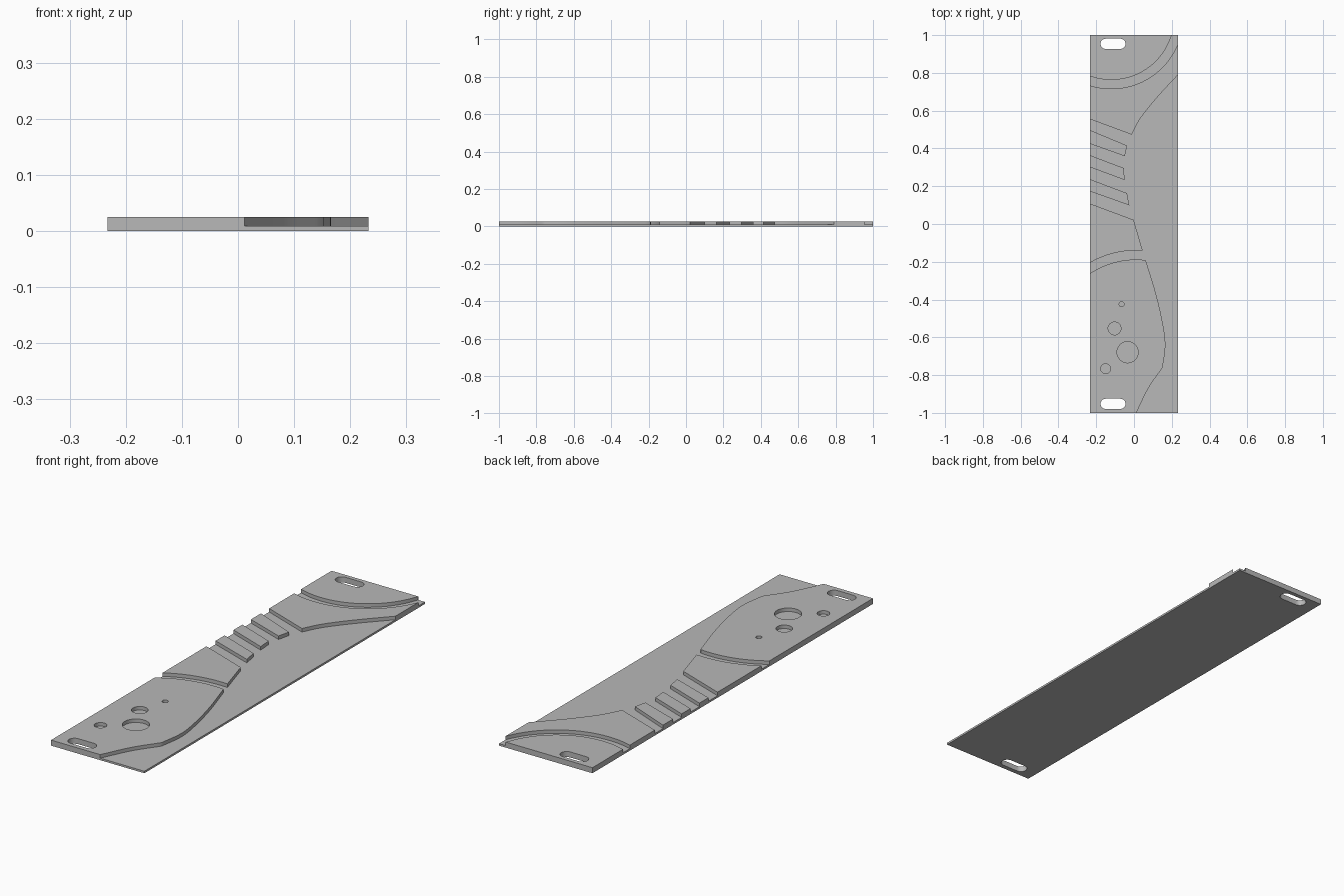
import bpy, bmesh, math
from mathutils import Vector

if "Cube" in bpy.data.objects:
    bpy.data.objects.remove(bpy.data.objects["Cube"], do_unlink=True)

W, L = 0.233, 1.0          # half width and half length
FLOOR, TOP = 0.009, 0.025  # base thickness and full height

grey = bpy.data.materials.new("plain grey")
grey.use_nodes = True
grey.diffuse_color = (0.48, 0.48, 0.48, 1)
grey.node_tree.nodes["Principled BSDF"].inputs["Base Color"].default_value = grey.diffuse_color


def arc(cx, cy, r, x0, x1, side, n=28):
    """Circular arc from x0 to x1 on the upper (+1) or lower (-1) half."""
    a0, a1 = (math.acos((x - cx) / r) for x in (x0, x1))
    return [(cx + r * math.cos(a0 + (a1 - a0) * i / n),
             cy + side * r * math.sin(a0 + (a1 - a0) * i / n)) for i in range(n + 1)]


def smooth(points, n=8):
    """Flowing curve through the points."""
    p = [Vector(q) for q in points]
    p = [2 * p[0] - p[1]] + p + [2 * p[-1] - p[-2]]
    out = []
    for a, b, c, d in zip(p, p[1:], p[2:], p[3:]):
        for i in range(n):
            t = i / n
            out.append(b + 0.5 * t * (c - a + t * (2 * a - 5 * b + 4 * c - d
                                                   + t * (3 * (b - c) + d - a))))
    return [tuple(q) for q in out] + [tuple(points[-1])]


def circle(cx, cy, r, n=40):
    return [(cx + r * math.cos(math.tau * i / n), cy + r * math.sin(math.tau * i / n))
            for i in range(n)]


def slot(cx, cy, half, r, n=12):
    out = []
    for side in (1, -1):
        for i in range(n + 1):
            a = math.pi * i / n - side * math.pi / 2
            out.append((cx + side * (half - r) + r * math.cos(a), cy + r * math.sin(a)))
    return out


def plate(name, outline, z0, z1, holes=()):
    """Extrude an outline with holes between two heights."""
    curve = bpy.data.curves.new(name, 'CURVE')
    curve.dimensions, curve.fill_mode = '2D', 'BOTH'
    curve.extrude = (z1 - z0) / 2
    for loop in [outline, *holes]:
        spline = curve.splines.new('POLY')
        spline.points.add(len(loop) - 1)
        for pt, (x, y) in zip(spline.points, loop):
            pt.co = (x, y, 0, 1)
        spline.use_cyclic_u = True
    helper = bpy.data.objects.new(name + " outline", curve)
    bpy.context.collection.objects.link(helper)
    mesh = bpy.data.meshes.new_from_object(
        helper.evaluated_get(bpy.context.evaluated_depsgraph_get()))
    bpy.data.objects.remove(helper, do_unlink=True)
    bm = bmesh.new()
    bm.from_mesh(mesh)
    bmesh.ops.translate(bm, verts=bm.verts, vec=(0, 0, (z0 + z1) / 2))
    bmesh.ops.remove_doubles(bm, verts=bm.verts, dist=1e-5)
    bmesh.ops.recalc_face_normals(bm, faces=bm.faces)
    bm.to_mesh(mesh)
    bm.free()
    mesh.name = name
    mesh.materials.clear()
    mesh.materials.append(grey)
    obj = bpy.data.objects.new(name, mesh)
    bpy.context.collection.objects.link(obj)
    bpy.ops.object.select_all(action='DESELECT')
    obj.select_set(True)
    bpy.context.view_layer.objects.active = obj
    bpy.ops.object.shade_smooth_by_angle(angle=math.radians(20))
    return obj


# Base plate with a mounting slot at each end
back_slot, front_slot = (slot(-0.111, y, 0.066, 0.027) for y in (0.954, -0.952))
plate("base_plate", [(-W, -L), (W, -L), (W, L), (-W, L)], 0, FLOOR, [back_slot, front_slot])

# Back pad, bounded by the inner of two concentric arcs
plate("back_pad", arc(-0.12, 1.096, 0.333, -W, 0.199, -1) + [(0.2, L), (-W, L)],
      FLOOR, TOP, [back_slot])

# Swept pad beyond the curved groove
plate("swept_pad", arc(-0.12, 1.096, 0.38, -W, W, -1)
      + smooth([(W, 0.79), (0.135, 0.684), (0.066, 0.602), (0.022, 0.54), (-0.012, 0.473)])
      + [(-W, 0.555)], FLOOR, TOP)

# Three slanted ribs: left edge heights, then the two right corners
ribs = [(0.497, 0.425, (-0.036, 0.415), (-0.049, 0.359)),
        (0.364, 0.301, (-0.054, 0.296), (-0.05, 0.233)),
        (0.237, 0.173, (-0.037, 0.163), (-0.025, 0.099))]
for i, (hi, lo, upper, lower) in enumerate(ribs, 1):
    plate(f"rib_{i}", [(-W, lo), lower, upper, (-W, hi)], FLOOR, TOP)

# Middle pad with an arched front edge
plate("middle_pad", arc(0.01, -0.624, 0.484, -W, 0.046, 1)
      + [(-0.002, 0.022), (-W, 0.108)], FLOOR, TOP)

# Front pad with a bulging side, round pockets and a slot
pockets = [circle(-0.066, -0.425, 0.013), circle(-0.103, -0.553, 0.034),
           circle(-0.034, -0.679, 0.056), circle(-0.15, -0.766, 0.026)]
plate("front_pad", arc(0.01, -0.624, 0.436, -W, 0.06, 1)
      + smooth([(0.063, -0.195), (0.115, -0.365), (0.151, -0.52), (0.166, -0.64), (0.152, -0.757)])
      + smooth([(0.148, -0.765), (0.077, -0.868), (0.012, -L)]) + [(-W, -L)],
      FLOOR, TOP, [front_slot] + pockets)
